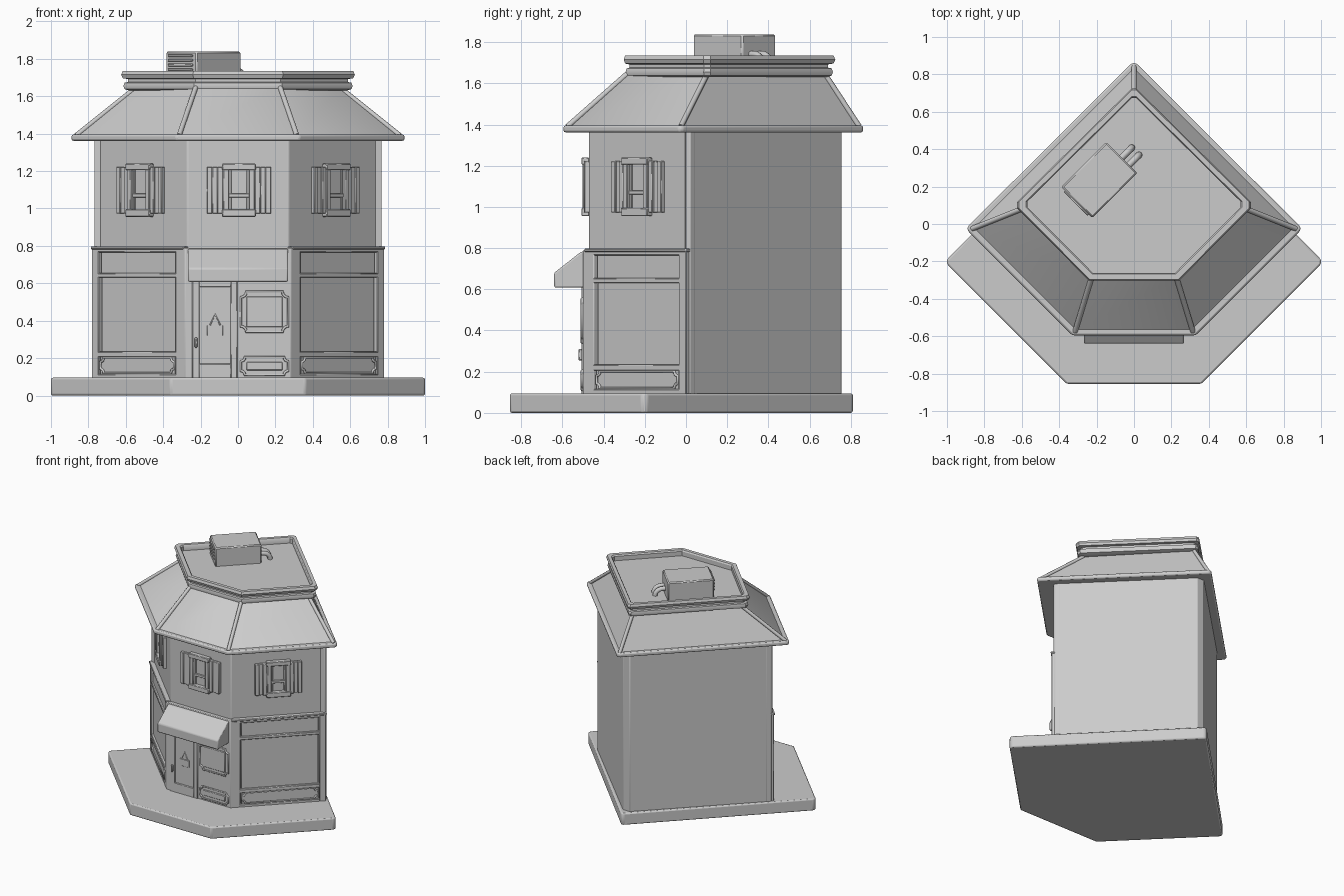
import bpy, bmesh, math
from mathutils import Vector, Matrix

old = bpy.data.objects.get("Cube")
if old:
    bpy.data.objects.remove(old)

grey = bpy.data.materials.new("plain grey")
grey.use_nodes = True
GREY = (0.6, 0.6, 0.6, 1)
grey.diffuse_color = GREY
grey.node_tree.nodes["Principled BSDF"].inputs["Base Color"].default_value = GREY


def finish(name, bm, bevel=0.0, segments=2):
    bmesh.ops.recalc_face_normals(bm, faces=bm.faces)
    mesh = bpy.data.meshes.new(name)
    bm.to_mesh(mesh)
    bm.free()
    mesh.materials.append(grey)
    obj = bpy.data.objects.new(name, mesh)
    bpy.context.collection.objects.link(obj)
    if bevel:
        mod = obj.modifiers.new("soft edges", "BEVEL")
        mod.width, mod.segments, mod.limit_method = bevel, segments, "ANGLE"
        mod.angle_limit = math.radians(25)
    bpy.context.view_layer.objects.active = obj
    bpy.ops.object.select_all(action="DESELECT")
    obj.select_set(True)
    bpy.ops.object.shade_smooth_by_angle(angle=math.radians(32))
    return obj


def mirrored(half):
    """Close a right-hand outline by reflecting it across x = 0."""
    return half + [(-x, y) for x, y in reversed(half) if abs(x) > 1e-4]


def loft(name, loops, bevel=0.0, matrix=Matrix()):
    """Skin a stack of outlines, each given with its height, and cap the ends."""
    bm = bmesh.new()
    rings = [[bm.verts.new(matrix @ Vector((x, y, z))) for x, y in pts] for pts, z in loops]
    for a, b in zip(rings, rings[1:]):
        for i in range(len(a)):
            j = (i + 1) % len(a)
            bm.faces.new((a[i], a[j], b[j], b[i]))
    bm.faces.new(rings[0])
    bm.faces.new(rings[-1])
    return finish(name, bm, bevel)


def prism(name, pts, z0, z1, bevel=0.0):
    return loft(name, [(pts, z0), (pts, z1)], bevel)


def frame(origin, along, out):
    """Wall space: x runs along the wall, y points outward, z is up."""
    m = Matrix((along, out, (0, 0, 1))).transposed().to_4x4()
    m.translation = Vector(origin)
    return m


def boxes(name, wall, specs, bevel=0.004):
    """Several boxes on a wall, each as u0, u1, z0, z1, out0, out1."""
    bm = bmesh.new()
    for u0, u1, z0, z1, o0, o1 in specs:
        size = Matrix.Diagonal((u1 - u0, o1 - o0, z1 - z0, 1))
        mid = Matrix.Translation(((u0 + u1) / 2, (o0 + o1) / 2, (z0 + z1) / 2))
        bmesh.ops.create_cube(bm, size=1, matrix=wall @ mid @ size)
    return finish(name, bm, bevel, 1)


def tube(name, paths, radius, closed=False):
    curve = bpy.data.curves.new(name, "CURVE")
    curve.dimensions = "3D"
    curve.bevel_depth, curve.bevel_resolution = radius, 2
    curve.use_fill_caps = True
    for path in paths:
        spline = curve.splines.new("POLY")
        spline.points.add(len(path) - 1)
        for p, co in zip(spline.points, path):
            p.co = (*co, 1)
        spline.use_cyclic_u = closed
    curve.materials.append(grey)
    obj = bpy.data.objects.new(name, curve)
    bpy.context.collection.objects.link(obj)


def plaque(name, wall, u0, u1, z0, z1, out, notch):
    """Moulded border with scooped corners."""
    path = []
    for cu, cz, start in ((u0, z0, 90), (u1, z0, 180), (u1, z1, 270), (u0, z1, 0)):
        for k in range(5):
            a = math.radians(start - 22.5 * k)
            path.append(wall @ Vector((cu + notch * math.cos(a), out, cz + notch * math.sin(a))))
    tube(name, [path], 0.007, True)


R = math.sqrt(0.5)
front = frame((0, -0.47, 0), (1, 0, 0), (0, -1, 0))
sides = {n: frame((s * 0.51, -0.23, 0), (s * R, R, 0), (s * R, -R, 0))
         for n, s in (("left", 1), ("right", -1))}

# Pavement and main walls
prism("pavement", mirrored([(0.36, -0.855), (1, -0.215), (1, -0.19), (0.01, 0.81)]), 0, 0.095, 0.02)
prism("walls", mirrored([(0.27, -0.47), (0.75, 0.01), (0.75, 0.04), (0.03, 0.755)]), 0.08, 1.38, 0.006)
for name, s in (("left", 1), ("right", -1)):
    post = [(0.735, -0.005), (0.768, 0.0), (0.768, 0.022), (0.745, 0.045), (0.72, 0.03)]
    prism(name + "_corner_post", [(s * x, y) for x, y in post], 0.09, 1.37, 0.004)

# Shop front: entrance wall, then framed bays on the slanted walls
prism("entrance_wall", mirrored([(0.283, -0.5), (0.335, -0.448), (0.30, -0.41)]), 0.09, 0.79, 0.005)
for name, wall in sides.items():
    boxes(name + "_bay_frame", wall, [
        (0.304, 0.355, 0.09, 0.79, -0.01, 0.03),
        (-0.29, 0.31, 0.09, 0.115, -0.01, 0.03),
        (-0.29, 0.31, 0.205, 0.235, -0.01, 0.03),
        (-0.29, 0.31, 0.63, 0.655, -0.01, 0.03),
        (-0.29, 0.31, 0.765, 0.79, -0.01, 0.03)])
    boxes(name + "_bay_panels", wall, [
        (-0.27, 0.30, 0.10, 0.21, -0.01, 0.022),
        (-0.27, 0.30, 0.65, 0.77, -0.01, 0.016),
        (-0.27, 0.30, 0.23, 0.64, -0.01, 0.012)])
    plaque(name + "_bay_plaque", wall, -0.262, 0.292, 0.12, 0.202, 0.025, 0.022)
    boxes(name + "_bay_cornice", wall, [(-0.34, 0.36, 0.782, 0.797, -0.01, 0.036)])

# Door with raised border, handle and hanging card
boxes("door_frame", front, [
    (-0.245, -0.205, 0.09, 0.62, 0, 0.038), (-0.04, -0.003, 0.09, 0.62, 0, 0.038),
    (-0.21, -0.035, 0.09, 0.17, 0, 0.038), (-0.21, -0.035, 0.58, 0.62, 0, 0.038)])
boxes("door_handle", front, [(-0.232, -0.217, 0.255, 0.31, 0.03, 0.052)])
boxes("door_card", front, [(-0.165, -0.08, 0.32, 0.375, 0.025, 0.036)], 0.002)
tube("card_string", [[front @ Vector(p) for p in
     ((-0.15, 0.031, 0.375), (-0.122, 0.031, 0.435), (-0.095, 0.031, 0.375))]], 0.004)

# Display plaques beside the door
for name, z0, z1, notch in (("upper", 0.34, 0.555, 0.03), ("lower", 0.11, 0.205, 0.022)):
    plaque(name + "_display_border", front, 0.015, 0.268, z0, z1, 0.034, notch)
    boxes(name + "_display_panel", front, [(0.045, 0.238, z0 + 0.025, z1 - 0.025, 0.02, 0.037)])

# Awning, extruded sideways from its profile
awning = [(-0.48, 0.785), (-0.51, 0.782), (-0.64, 0.68), (-0.64, 0.608), (-0.48, 0.608)]
sideways = Matrix(((0, 0, 1, 0), (1, 0, 0, 0), (0, 1, 0, 0), (0, 0, 0, 1)))
loft("awning", [(awning, -0.268), (awning, 0.268)], 0.008, sideways)

# Upper windows with pleated shutters
for name, wall in {"front": front, **sides}.items():
    boxes(name + "_window_frame", wall, [
        (-0.08, -0.048, 0.965, 1.235, 0, 0.032), (0.058, 0.09, 0.965, 1.235, 0, 0.032),
        (-0.085, 0.095, 1.205, 1.24, 0, 0.038), (-0.085, 0.095, 0.955, 0.995, 0, 0.038)])
    boxes(name + "_window_sashes", wall, [
        (-0.05, 0.06, 0.99, 1.21, -0.01, 0.006),
        (-0.05, 0.06, 1.06, 1.08, 0, 0.018),
        (-0.05, -0.036, 0.99, 1.21, 0, 0.016), (0.046, 0.06, 0.99, 1.21, 0, 0.016)], 0.002)
    pleats = []
    for base, step in ((-0.08, -1), (0.09, 1)):
        for k, depth in enumerate((0.026, 0.018, 0.024)):
            a, b = sorted((base + step * 0.029 * k, base + step * 0.029 * (k + 1)))
            pleats.append((a, b, 0.972, 1.222, -0.005, depth))
    boxes(name + "_shutters", wall, pleats, 0.003)

# Eaves and sloping roof
eave = [(0.33, -0.595), (0.89, -0.035), (0.89, -0.015), (0.012, 0.86)]
prism("eaves", mirrored(eave), 1.362, 1.395, 0.01)
low = [(0.315, -0.575), (0.865, -0.025), (0, 0.84)]
high = [(0.225, -0.28), (0.54, 0.105), (0, 0.67)]
loft("sloping_roof", [(mirrored(low), 1.385), (mirrored(high), 1.65)])
hips = []
for (x0, y0), (x1, y1) in zip(low, high):
    for s in ((1, -1) if x0 else (1,)):
        hips.append([(s * x0, y0, 1.39), (s * x1, y1, 1.65)])
tube("hip_ridges", hips, 0.014)

# Double-moulded parapet, folding inward to the flat deck
rim = [(0.24, -0.3), (0.622, 0.085), (0.622, 0.118), (0.012, 0.722)]


def grown(factor):
    return mirrored([(x * factor, 0.15 + (y - 0.15) * factor) for x, y in rim])


loft("parapet", [(grown(f), z) for f, z in (
    (0.93, 1.63), (0.975, 1.638), (0.985, 1.655), (0.975, 1.672), (0.945, 1.676),
    (0.945, 1.692), (0.99, 1.696), (1.005, 1.715), (0.99, 1.735), (0.93, 1.735),
    (0.915, 1.725), (0.915, 1.69))])

# Rooftop air unit with louvres and pipes
unit = frame((-0.185, 0.235, 0), (R, R, 0), (-R, R, 0))
boxes("air_unit", unit, [(-0.17, 0.17, 1.68, 1.838, -0.117, 0.117)], 0.008)
boxes("air_unit_louvres", unit,
      [(-0.18, -0.16, z, z + 0.014, -0.09, 0.09) for z in (1.735, 1.76, 1.785, 1.81)], 0.003)
pipes = []
for side in (-0.055, 0.0):
    bend = [(0.19 + 0.055 * math.sin(a), 1.69 + 0.05 * math.cos(a))
            for a in (math.radians(15 * k) for k in range(7))]
    pipes.append([unit @ Vector((u, side, z)) for u, z in [(0.15, 1.74)] + bend])
tube("air_unit_pipes", pipes, 0.018)
